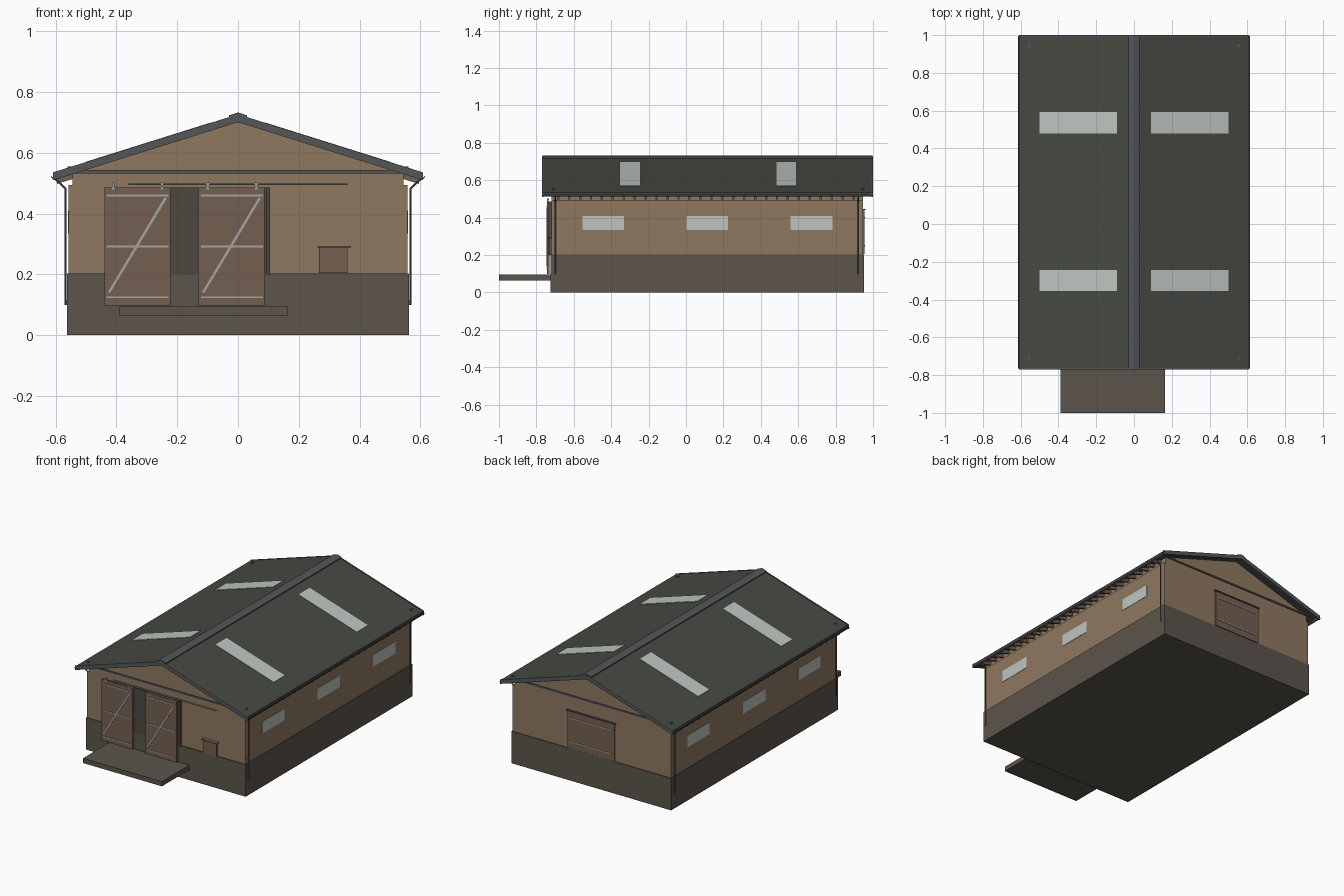
import bpy, bmesh, math
from mathutils import Vector

if "Cube" in bpy.data.objects:
    bpy.data.objects.remove(bpy.data.objects["Cube"])


def material(name, rgb):
    m = bpy.data.materials.new(name)
    m.diffuse_color = tuple((c / 255) ** 2.2 for c in rgb) + (1,)
    m.use_nodes = True
    m.node_tree.nodes["Principled BSDF"].inputs["Base Color"].default_value = m.diffuse_color
    return m


STONE = material("stone", (92, 85, 77))
WALL = material("wall_planks", (141, 120, 97))
ROOF = material("roofing", (72, 74, 68))
TRIM = material("grey_trim", (84, 87, 89))
DOOR = material("door_wood", (115, 96, 82))
DARK = material("dark_opening", (80, 73, 67))
GLASS = material("glass", (188, 196, 190))
METAL = material("pale_metal", (165, 165, 160))


def prism(name, profile, y0, y1, mat):
    """Extrude an x-z profile along y."""
    bm = bmesh.new()
    face = bm.faces.new([bm.verts.new((x, y0, z)) for x, z in profile])
    new = bmesh.ops.extrude_face_region(bm, geom=[face])["geom"]
    bmesh.ops.translate(bm, vec=(0, y1 - y0, 0),
                        verts=[v for v in new if isinstance(v, bmesh.types.BMVert)])
    bmesh.ops.recalc_face_normals(bm, faces=bm.faces)
    me = bpy.data.meshes.new(name)
    bm.to_mesh(me)
    bm.free()
    me.materials.append(mat)
    ob = bpy.data.objects.new(name, me)
    bpy.context.collection.objects.link(ob)
    return ob


def box(name, x0, x1, y0, y1, z0, z1, mat):
    return prism(name, [(x0, z0), (x1, z0), (x1, z1), (x0, z1)], y0, y1, mat)


def strip(name, a, b, width, y0, y1, mat):
    """Bar on a gable, from a to b in the x-z plane."""
    a, b = Vector(a), Vector(b)
    d = (b - a).normalized() * width / 2
    n = Vector((-d.y, d.x))
    return prism(name, [a + n, a - n, b - n, b + n], y0, y1, mat)


def pipe(name, points, radius, mat):
    cu = bpy.data.curves.new(name, "CURVE")
    cu.dimensions = "3D"
    cu.bevel_depth = radius
    cu.bevel_resolution = 1
    cu.use_fill_caps = True
    sp = cu.splines.new("POLY")
    sp.points.add(len(points) - 1)
    for p, co in zip(sp.points, points):
        p.co = (*co, 1)
    cu.materials.append(mat)
    ob = bpy.data.objects.new(name, cu)
    bpy.context.collection.objects.link(ob)
    bpy.ops.object.select_all(action="DESELECT")
    ob.select_set(True)
    bpy.context.view_layer.objects.active = ob
    bpy.ops.object.convert(target="MESH")
    bpy.ops.object.shade_smooth_by_angle()


SLOPE = 0.314


def top(x):
    return 0.725 - SLOPE * abs(x)


def slope_slab(name, s, x0, x1, up, down, y0, y1, mat):
    """Slab following one roof slope, on side s."""
    pts = [(x0, top(x0) + up), (x1, top(x1) + up),
           (x1, top(x1) - down), (x0, top(x0) - down)]
    return prism(name, [(s * x, z) for x, z in pts], y0, y1, mat)


# Stone base, gabled wall body, loading platform
box("stone_base", -0.562, 0.562, -0.725, 0.952, 0, 0.203, STONE)
prism("wall_body", [(-0.557, 0.2), (0.557, 0.2), (0.557, 0.495), (0.545, 0.495),
                    (0.545, 0.54), (0, 0.71), (-0.545, 0.54), (-0.545, 0.495),
                    (-0.557, 0.495)], -0.72, 0.947, WALL)
box("loading_platform", -0.39, 0.165, -1.0, -0.72, 0.065, 0.095, STONE)

# Tie beams across both gables
for label, y in (("front", -0.72), ("back", 0.947)):
    box(label + "_tie_beam", -0.55, 0.55, y - 0.006, y + 0.006, 0.533, 0.543, TRIM)

for s, side in ((1, "right"), (-1, "left")):
    # Roof slopes, barge boards, ridge cap halves
    slope_slab(side + "_roof", s, 0, 0.605, 0, 0.02, -0.765, 0.995, ROOF)
    for end, y in (("front", -0.77), ("back", 0.992)):
        slope_slab(f"{side}_{end}_barge_board", s, 0, 0.608, 0.002, 0.024, y, y + 0.008, TRIM)
    slope_slab(side + "_ridge_cap", s, 0, 0.03, 0.008, -0.001, -0.768, 0.998, TRIM)

    # Skylights
    for y in (-0.355, 0.48):
        slope_slab(side + "_skylight", s, 0.09, 0.5, 0.003, 0.005, y, y + 0.112, GLASS)

    # Side windows
    for y in (-0.553, 0.002, 0.56):
        box(side + "_window", s * 0.54, s * 0.559, y, y + 0.222, 0.335, 0.41, GLASS)

    # Rafter tails under the eaves
    for i in range(28):
        y = -0.69 + i * 0.0585
        slope_slab(side + "_rafter_tail", s, 0.53, 0.595, -0.018, 0.04, y, y + 0.013, DOOR)

    # Gutter as an open half round, with downpipes
    arc = [(math.cos(a), math.sin(a)) for a in [math.pi * (1 + k / 6) for k in range(7)]]
    prof = [(0.604 + 0.011 * c, 0.524 + 0.011 * n) for c, n in arc]
    prof += [(0.604 + 0.008 * c, 0.524 + 0.008 * n) for c, n in reversed(arc)]
    prism(side + "_gutter", [(s * x, z) for x, z in prof], -0.765, 0.995, TRIM)
    for y in (-0.7, 0.922):
        pipe(side + "_downpipe", [(s * 0.602, y, 0.515), (s * 0.567, y, 0.482),
                                  (s * 0.567, y, 0.1)], 0.004, TRIM)
    for y in (-0.71, 0.945):
        box(side + "_roof_bracket", s * 0.549, s * 0.561, y - 0.007, y + 0.007,
            0.535, 0.556, TRIM)

# Front opening, its frame and the sliding door leaves
box("door_opening", -0.33, 0.1, -0.729, -0.71, 0.2, 0.486, DARK)
box("door_jamb", 0.092, 0.105, -0.734, -0.71, 0.2, 0.486, DARK)
for label, x in (("left", -0.44), ("right", -0.13)):
    box(label + "_door_leaf", x, x + 0.218, -0.742, -0.73, 0.098, 0.486, DOOR)
    for z in (0.125, 0.292, 0.46):
        box(label + "_door_strap", x + 0.008, x + 0.212, -0.745, -0.738, z - 0.003, z + 0.003, METAL)
    strip(label + "_door_brace", (x + 0.015, 0.14), (x + 0.202, 0.452), 0.008,
          -0.745, -0.738, METAL)
    for dx in (0.03, 0.19):
        box(label + "_door_hanger", x + dx - 0.004, x + dx + 0.004, -0.743, -0.735, 0.48, 0.502, METAL)
pipe("door_rail", [(-0.36, -0.736, 0.498), (0.36, -0.736, 0.498)], 0.004, METAL)

# Small front hatch with its hood
box("small_hatch", 0.267, 0.36, -0.731, -0.71, 0.204, 0.29, DOOR)
box("hatch_hood", 0.262, 0.372, -0.745, -0.71, 0.289, 0.294, DOOR)

# Back door with straps and hood
box("back_door", -0.165, 0.165, 0.94, 0.955, 0.205, 0.44, DOOR)
box("back_door_lintel", -0.172, 0.172, 0.94, 0.96, 0.44, 0.447, DARK)
for z in (0.25, 0.4):
    box("back_door_strap", -0.15, 0.15, 0.95, 0.958, z - 0.003, z + 0.003, METAL)
